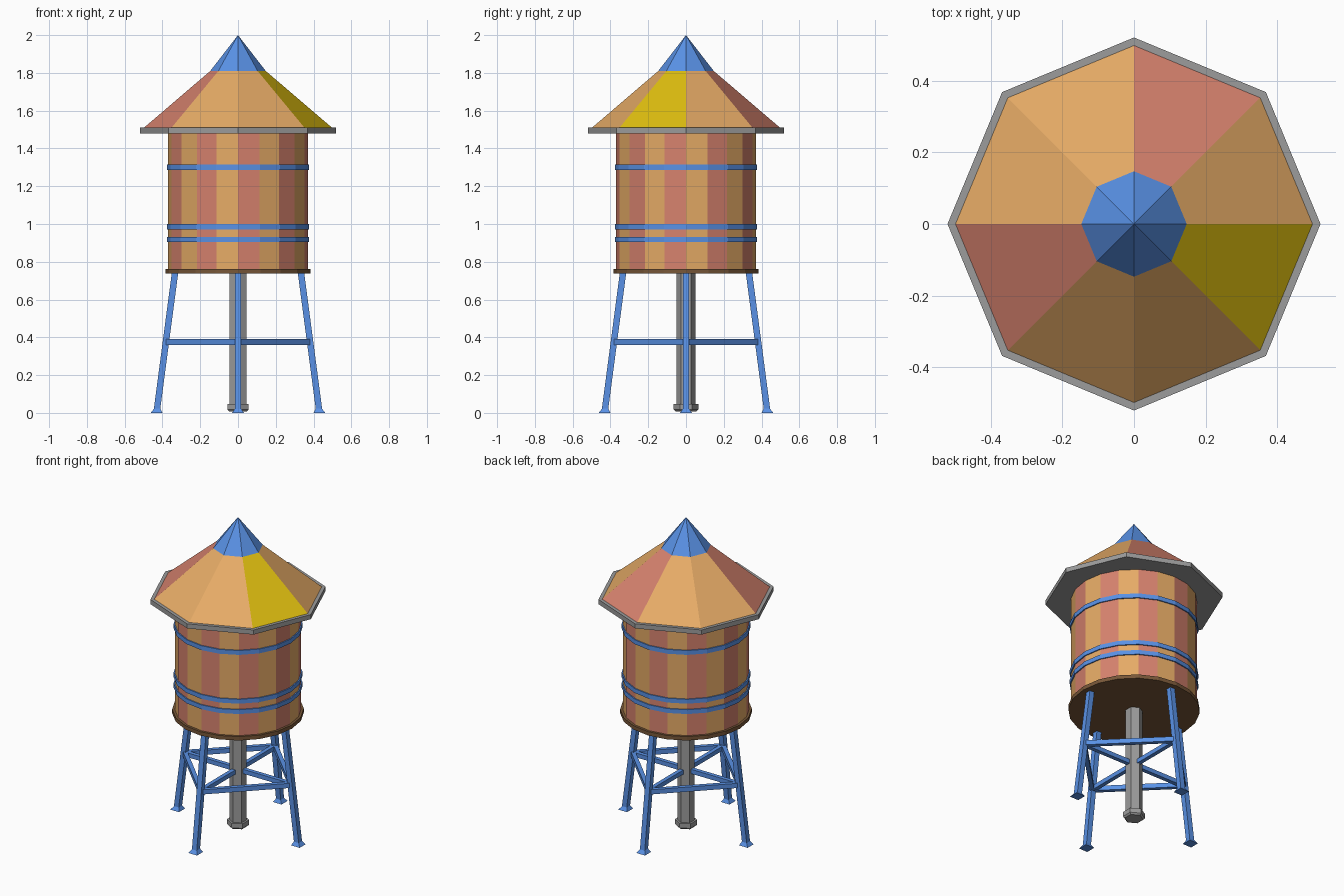
import bpy, bmesh, math
from mathutils import Vector

if "Cube" in bpy.data.objects:
    bpy.data.objects.remove(bpy.data.objects["Cube"])


def material(name, r, g, b):
    lin = [c / 12.92 if c <= 0.04045 else ((c + 0.055) / 1.055) ** 2.4 for c in (r, g, b)]
    m = bpy.data.materials.new(name)
    m.diffuse_color = (*lin, 1)
    m.use_nodes = True
    m.node_tree.nodes["Principled BSDF"].inputs["Base Color"].default_value = m.diffuse_color
    return m


ORANGE = material("light_wood", 0.90, 0.67, 0.40)
PINK = material("red_wood", 0.84, 0.51, 0.43)
YELLOW = material("yellow_panel", 0.88, 0.75, 0.06)
BLUE = material("blue_metal", 0.35, 0.57, 0.90)
GREY = material("grey_metal", 0.61, 0.61, 0.61)
BROWN = material("dark_wood", 0.47, 0.34, 0.22)


def lathe(name, profile, sides, mats, start=0.0, rule=None):
    """Flat-faced stack of rings (radius, z); radius 0 closes to a point."""
    bm = bmesh.new()
    rings = []
    for r, z in profile:
        n = sides if r > 0 else 1
        rings.append([bm.verts.new((r * math.cos(start + math.tau * i / sides),
                                    r * math.sin(start + math.tau * i / sides), z)) for i in range(n)])
    for a, b in zip(rings, rings[1:]):
        for i in range(sides):
            j = (i + 1) % sides
            vs = [a[i], a[j], b[j], b[i]] if len(b) > 1 else [a[i], a[j], b[0]]
            f = bm.faces.new(vs)
            if rule:
                f.material_index = rule(i)
    bm.faces.new(rings[0][::-1])
    if len(rings[-1]) > 1:
        bm.faces.new(rings[-1])
    return finish(name, bm, mats)


def finish(name, bm, mats):
    bmesh.ops.recalc_face_normals(bm, faces=bm.faces)
    me = bpy.data.meshes.new(name)
    bm.to_mesh(me)
    bm.free()
    for m in mats:
        me.materials.append(m)
    ob = bpy.data.objects.new(name, me)
    bpy.context.collection.objects.link(ob)
    return ob


def beam(name, p, q, u, v, u2=None, v2=None):
    """Four-sided bar from p to q; u, v are half-width vectors at p, u2, v2 at q."""
    p, q, u, v = Vector(p), Vector(q), Vector(u), Vector(v)
    u2, v2 = Vector(u2 or u), Vector(v2 or v)
    signs = [(-1, -1), (1, -1), (1, 1), (-1, 1)]
    bm = bmesh.new()
    a = [bm.verts.new(p + u * s + v * t) for s, t in signs]
    b = [bm.verts.new(q + u2 * s + v2 * t) for s, t in signs]
    bm.faces.new(a)
    bm.faces.new(b)
    for i in range(4):
        j = (i + 1) % 4
        bm.faces.new([a[i], a[j], b[j], b[i]])
    return finish(name, bm, [BLUE])


# Roof: grey rim, coloured panels, blue cap
lathe("roof_rim", [(0.52, 1.48), (0.52, 1.51)], 8, [GREY])
panel = {1: 1, 4: 1, 7: 2}
lathe("roof_panels", [(0.50, 1.508), (0.147, 1.81)], 8, [ORANGE, PINK, YELLOW],
      rule=lambda i: panel.get(i, 0))
lathe("roof_cap", [(0.147, 1.81), (0, 2.0)], 8, [BLUE])

# Tank: alternating staves, hoops and bottom plate
lathe("tank_staves", [(0.37, 0.755), (0.37, 1.485)], 20, [ORANGE, PINK], rule=lambda i: i % 2)
for n, z in enumerate((0.918, 0.985, 1.30)):
    lathe(f"tank_hoop_{n + 1}", [(0.377, z - 0.014), (0.377, z + 0.014)], 20, [BLUE])
lathe("tank_bottom", [(0.385, 0.737), (0.385, 0.762)], 20, [BROWN])

# Central pipe with its collar
lathe("pipe", [(0.051, 0.03), (0.051, 0.745)], 6, [GREY], start=math.pi / 2)
lathe("pipe_collar", [(0.055, 0.008), (0.065, 0.018), (0.065, 0.048)], 6, [GREY], start=math.pi / 2)

# Legs with flared feet, spokes and ring braces
for k, side in enumerate(("right", "back", "left", "front")):
    d = Vector((math.cos(k * math.pi / 2), math.sin(k * math.pi / 2), 0))
    t = Vector((-d.y, d.x, 0))
    up = Vector((0, 0, 1))
    w = 0.017
    beam(side + "_leg", d * 0.43 + up * 0.01, d * 0.333 + up * 0.745, d * w, t * w)
    beam(side + "_foot", d * 0.431, d * 0.428 + up * 0.022, d * 0.031, t * 0.031, d * w, t * w)
    mid = up * 0.375
    beam(side + "_spoke", mid + d * 0.03, mid + d * 0.38, t * 0.013, up * 0.014)
    beam(side + "_ring_brace", mid + d * 0.38, mid + t * 0.38, (d + t).normalized() * 0.013, up * 0.015)
